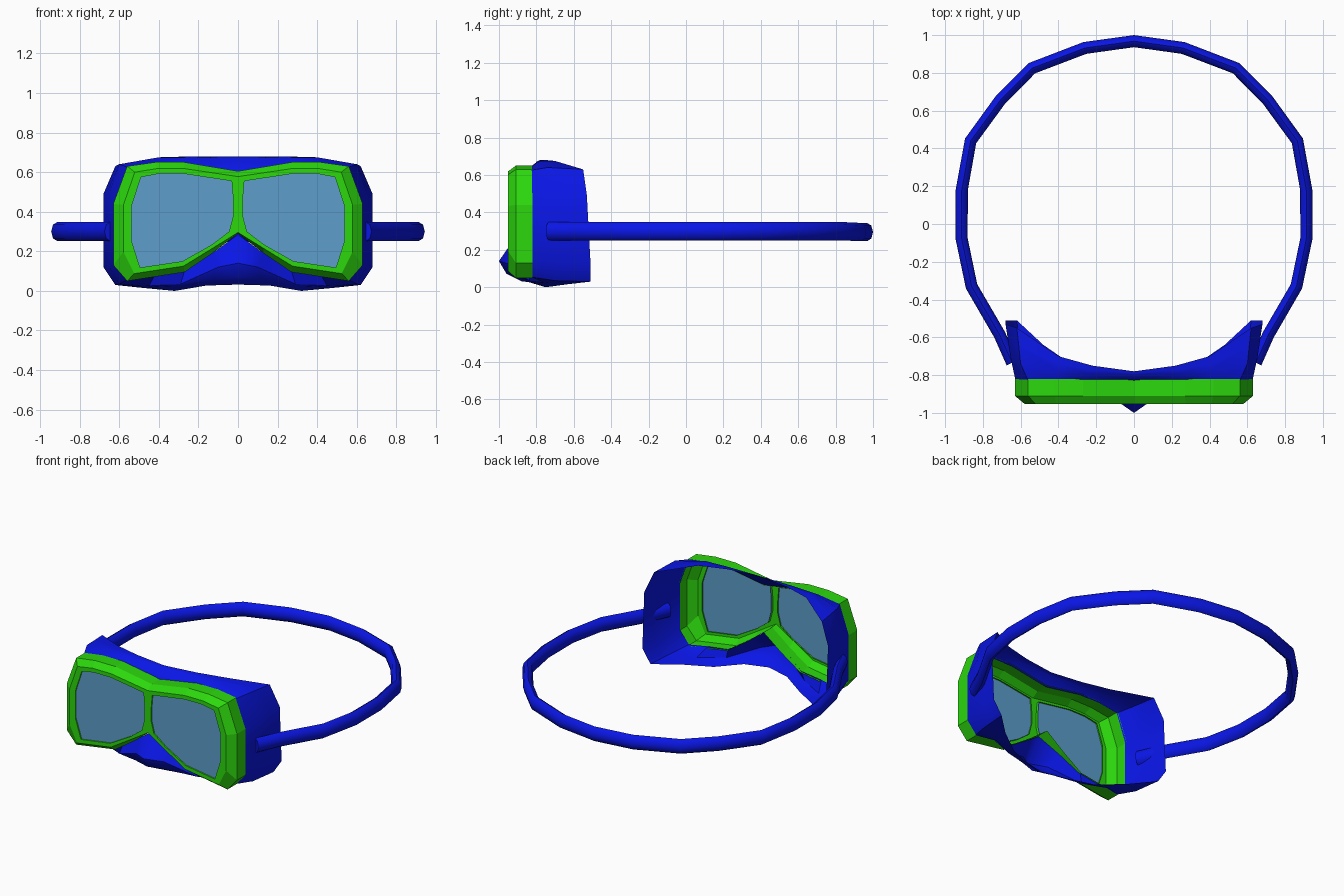
import bpy, bmesh, math
from mathutils import Vector

if "Cube" in bpy.data.objects:
    bpy.data.objects.remove(bpy.data.objects["Cube"])


def material(name, color):
    m = bpy.data.materials.new(name)
    m.diffuse_color = (*color, 1)
    m.use_nodes = True
    m.node_tree.nodes["Principled BSDF"].inputs["Base Color"].default_value = m.diffuse_color
    return m


BLUE = material("blue_rubber", (0.003, 0.008, 0.8))
GREEN = material("green_plastic", (0.025, 0.68, 0.004))
GLASS = material("tinted_lens", (0.11, 0.34, 0.6))


def loft(name, rings, mat, closed=False, caps=False, skip_axis=False, smooth=None):
    """Skin a list of point rings, then mirror the half across x = 0."""
    bm = bmesh.new()
    vs = [[bm.verts.new(p) for p in r] for r in rings]
    n = len(rings[0])
    for a, b in zip(vs, vs[1:]):
        for i in range(n if closed else n - 1):
            q = [a[i], a[(i + 1) % n], b[(i + 1) % n], b[i]]
            if skip_axis and all(abs(v.co.x) < 1e-6 for v in q):
                continue
            bm.faces.new(q)
    if caps:
        bm.faces.new(vs[-1])
    bmesh.ops.recalc_face_normals(bm, faces=bm.faces)
    me = bpy.data.meshes.new(name)
    bm.to_mesh(me)
    bm.free()
    ob = bpy.data.objects.new(name, me)
    bpy.context.collection.objects.link(ob)
    me.materials.append(mat)
    mir = ob.modifiers.new("mirror", 'MIRROR')
    mir.use_clip = True
    if smooth:
        bpy.ops.object.select_all(action='DESELECT')
        ob.select_set(True)
        bpy.context.view_layer.objects.active = ob
        bpy.ops.object.shade_smooth_by_angle(angle=math.radians(smooth))
    return ob


# Half outlines (x, z): frame outside and lens opening, point for point
outer = [(0, .605), (.27, .65), (.42, .65), (.56, .63), (.63, .44), (.63, .13),
         (.56, .05), (.27, .095), (.13, .19), (0, .29), (0, .41), (0, .5)]
inner = [(.032, .555), (.275, .592), (.40, .592), (.49, .575), (.537, .43), (.537, .25),
         (.495, .118), (.28, .15), (.13, .235), (.045, .30), (.024, .38), (.024, .46)]


def at(outline, y):
    return [Vector((x, y, z)) for x, z in outline]


# Frame: open-backed shell with outer wall, chamfer and front lip
bevel = [(o[0] if o[0] == 0 else i[0] + (o[0] - i[0]) * .45, i[1] + (o[1] - i[1]) * .45)
         for o, i in zip(outer, inner)]
loft("goggle_frame",
     [at(outer, -.82), at(outer, -.91), at(bevel, -.953), at(inner, -.953), at(inner, -.935)],
     GREEN, closed=True, skip_axis=True)

# Lenses
loft("lenses", [at(inner, -.938), at(inner, -.944)], GLASS, closed=True, caps=True)

# Face skirt: open shell from the frame to the face edge, with a nose bulge
front = [(0, -.83, .6), (.27, -.83, .645), (.42, -.83, .645), (.56, -.83, .625),
         (.627, -.83, .44), (.627, -.83, .14), (.56, -.83, .055), (.42, -.83, .08),
         (.27, -.83, .1), (.13, -.86, .19), (0, -.9, .285)]
middle = [(0, -.80, .67), (.25, -.79, .675), (.40, -.78, .675), (.60, -.74, .64),
          (.655, -.70, .48), (.655, -.70, .13), (.60, -.70, .035), (.45, -.76, .025),
          (.29, -.84, .035), (.1, -.93, .12), (0, -1, .14)]
back = [(0, -.78, .68), (.22, -.75, .68), (.40, -.70, .675), (.62, -.55, .63),
        (.68, -.53, .49), (.68, -.51, .12), (.62, -.51, .03), (.48, -.64, .015),
        (.32, -.75, 0), (.16, -.84, .027), (0, -.88, .032)]
# extra ring that rounds the underside of the nose
under = [Vector(a).lerp(Vector(b), .5) for a, b in zip(middle, back)]
under[-2:] = [Vector((.12, -.91, .062)), Vector((0, -.96, .072))]
loft("face_skirt", [front, middle, under, back], BLUE, smooth=45)

# Head strap: octagonal section swept along half the loop
path = [Vector(p) for p in [(0, .968, .295), (.26, .932, .295), (.54, .825, .3), (.705, .66, .3),
                            (.865, .44, .3), (.912, .18, .3), (.912, -.08, .3),
                            (.86, -.33, .3), (.712, -.585, .3), (.645, -.735, .3)]]
rings = []
for k, p in enumerate(path):
    t = (path[min(k + 1, len(path) - 1)] - path[max(k - 1, 0)]).normalized()
    if k == 0:
        t = Vector((1, 0, 0))
    side = Vector((t.y, -t.x, 0)).normalized()
    rings.append([p + side * .032 * math.cos(a) + Vector((0, 0, .049 * math.sin(a)))
                  for a in (math.tau * j / 8 for j in range(8))])
loft("head_strap", rings, BLUE, closed=True, caps=True, smooth=60)
